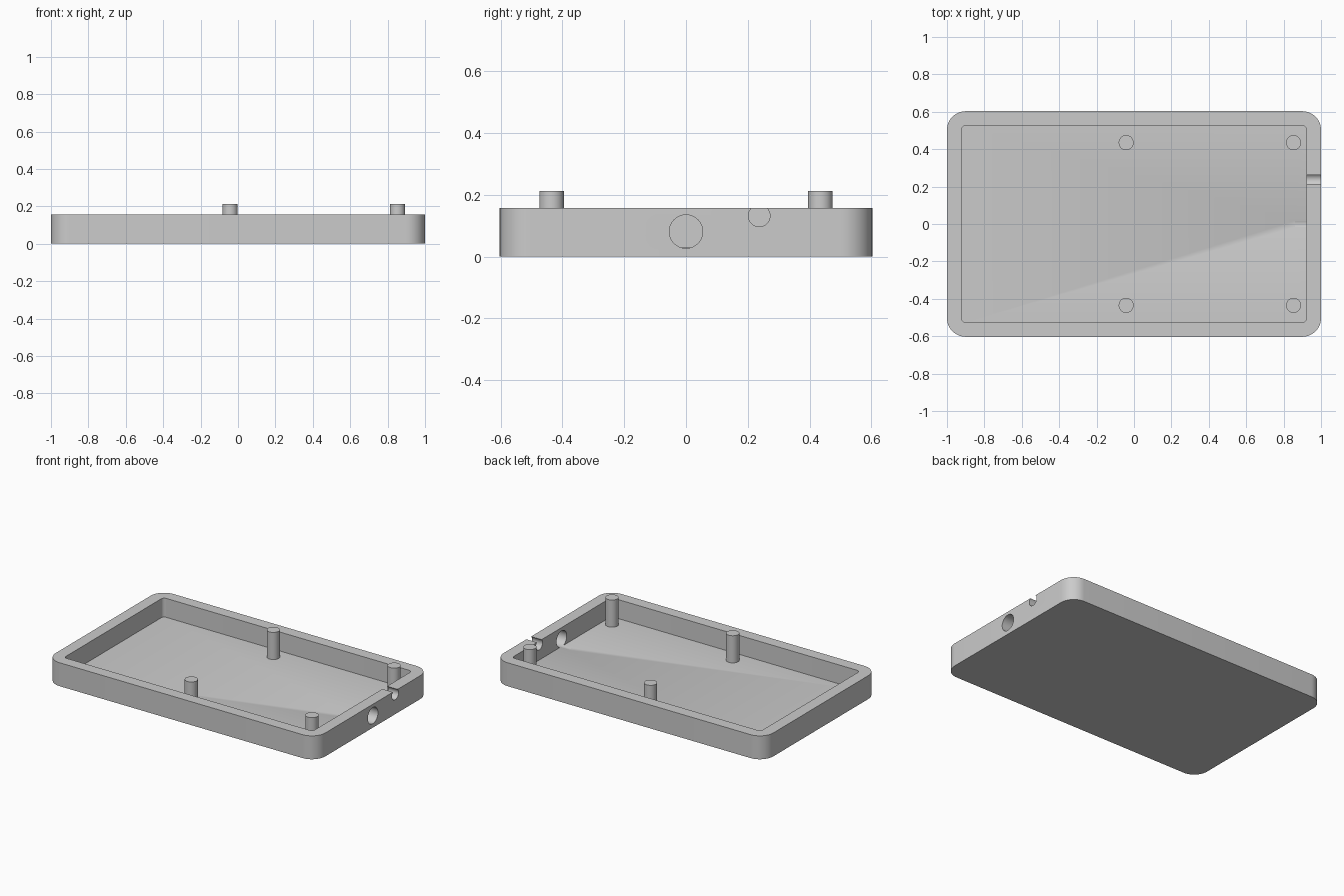
import bpy, bmesh
from math import cos, sin, pi, radians

if "Cube" in bpy.data.objects:
    bpy.data.objects.remove(bpy.data.objects["Cube"], do_unlink=True)

WALL_TOP, FLOOR, POST_TOP = 0.157, 0.03, 0.212
OUTER = (1.0, 0.603, 0.1)      # half length, half width, corner radius
INNER = (0.922, 0.526, 0.022)

grey = bpy.data.materials.new("plain grey")
grey.use_nodes = True
grey.diffuse_color = (0.6, 0.6, 0.6, 1)
grey.node_tree.nodes["Principled BSDF"].inputs["Base Color"].default_value = (0.6, 0.6, 0.6, 1)


def smooth(obj):
    bpy.ops.object.select_all(action="DESELECT")
    obj.select_set(True)
    bpy.context.view_layer.objects.active = obj
    bpy.ops.object.shade_smooth_by_angle(angle=radians(30))


def rounded_ring(bm, size, z, steps=12):
    """Loop of vertices around a rounded rectangle at height z."""
    hx, hy, r = size
    ring = []
    for k, (sx, sy) in enumerate([(1, 1), (-1, 1), (-1, -1), (1, -1)]):
        for i in range(steps + 1):
            a = (k + i / steps) * pi / 2
            ring.append(bm.verts.new((sx * (hx - r) + r * cos(a),
                                      sy * (hy - r) + r * sin(a), z)))
    return ring


def cylinder(name, radius, depth, location, along_x=False):
    bpy.ops.mesh.primitive_cylinder_add(
        vertices=48, radius=radius, depth=depth, location=location,
        rotation=(0, pi / 2 if along_x else 0, 0))
    obj = bpy.context.object
    obj.name = name
    obj.data.materials.append(grey)
    return obj


# Open tray: outer wall, rim, inner wall and floor
bm = bmesh.new()
rings = [rounded_ring(bm, size, z) for size, z in
         [(OUTER, 0), (OUTER, WALL_TOP), (INNER, WALL_TOP), (INNER, FLOOR)]]
for low, high in zip(rings, rings[1:]):
    for i in range(len(low)):
        j = (i + 1) % len(low)
        bm.faces.new((low[i], low[j], high[j], high[i]))
bm.faces.new(rings[0][::-1])
bm.faces.new(rings[-1])
bmesh.ops.recalc_face_normals(bm, faces=bm.faces)
mesh = bpy.data.meshes.new("tray")
bm.to_mesh(mesh)
bm.free()
tray = bpy.data.objects.new("tray", mesh)
bpy.context.collection.objects.link(tray)
mesh.materials.append(grey)

# Round port and open-topped cable notch through the left end wall
for name, radius, y, z in [("port_cutter", 0.054, 0, 0.081),
                           ("notch_cutter", 0.035, 0.237, 0.132)]:
    cutter = cylinder(name, radius, 0.2, (0.96, y, z), along_x=True)
    cutter.hide_render = True
    cut = tray.modifiers.new(name, "BOOLEAN")
    cut.operation, cut.solver, cut.object = "DIFFERENCE", "EXACT", cutter
    bpy.context.view_layer.objects.active = tray
    bpy.ops.object.modifier_apply(modifier=cut.name)
    bpy.data.objects.remove(cutter, do_unlink=True)
smooth(tray)

# Four standing posts, sunk slightly into the floor
base = FLOOR - 0.01
for x, place in [(-0.042, "middle"), (0.853, "end")]:
    for y, side in [(-0.435, "front"), (0.435, "back")]:
        smooth(cylinder(f"{side}_{place}_post", 0.04, POST_TOP - base,
                        (x, y, (POST_TOP + base) / 2)))
